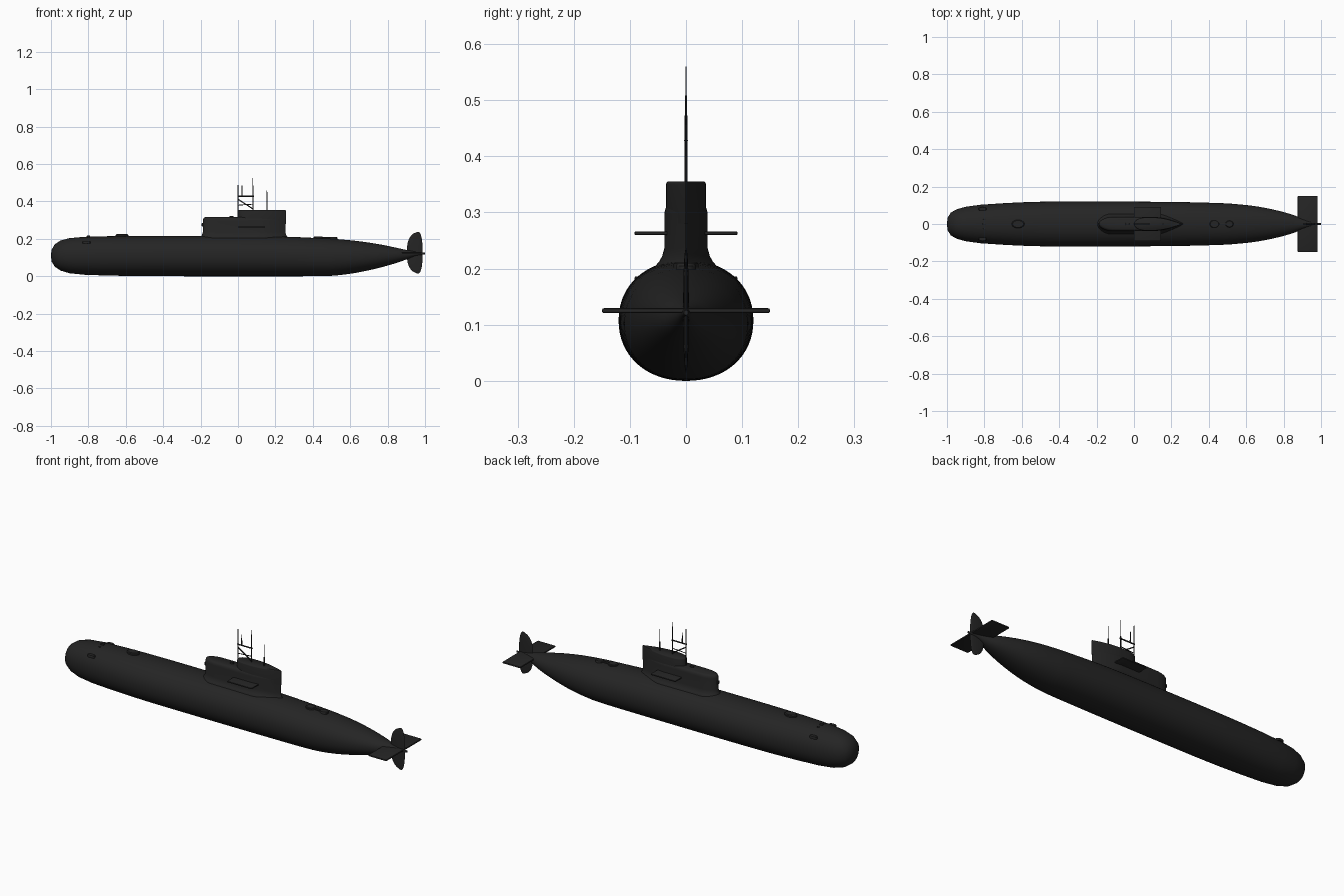
import bpy, bmesh, math
from mathutils import Vector

if "Cube" in bpy.data.objects:
    bpy.data.objects.remove(bpy.data.objects["Cube"])

def mat(name, v):
    m = bpy.data.materials.new(name)
    m.diffuse_color = (v, v, v, 1)
    m.use_nodes = True
    m.node_tree.nodes["Principled BSDF"].inputs["Base Color"].default_value = m.diffuse_color
    return m

BLACK = mat("hull black", 0.018)

def make(name, bm, angle=35):
    bmesh.ops.recalc_face_normals(bm, faces=bm.faces)
    me = bpy.data.meshes.new(name)
    bm.to_mesh(me)
    bm.free()
    me.materials.append(BLACK)
    ob = bpy.data.objects.new(name, me)
    bpy.context.collection.objects.link(ob)
    bpy.ops.object.select_all(action='DESELECT')
    ob.select_set(True)
    bpy.context.view_layer.objects.active = ob
    bpy.ops.object.shade_smooth_by_angle(angle=math.radians(angle))
    return ob

def loft(name, rings, angle=35):
    """Skin a list of closed rings and cap both ends."""
    bm = bmesh.new()
    vs = [[bm.verts.new(p) for p in r] for r in rings]
    n = len(vs[0])
    for a, b in zip(vs, vs[1:]):
        for i in range(n):
            bm.faces.new((a[i], a[(i + 1) % n], b[(i + 1) % n], b[i]))
    bm.faces.new(vs[0])
    bm.faces.new(vs[-1])
    return make(name, bm, angle)

def catmull(a, b, c, d, t):
    return [0.5 * (2*q + (r-p)*t + (2*p-5*q+4*r-s)*t*t + (3*q-p-3*r+s)*t**3)
            for p, q, r, s in zip(a, b, c, d)]

# hull: x, bottom z, top z, half width
ST = [(-1, .105, .117, .006), (-.996, .078, .143, .035), (-.98, .052, .170, .060),
      (-.95, .031, .191, .078), (-.9, .016, .204, .092), (-.82, .008, .211, .103),
      (-.7, .004, .214, .111), (-.5, .001, .215, .119), (-.2, 0, .215, .120),
      (.2, 0, .213, .118), (.45, .001, .203, .112), (.55, .007, .197, .106),
      (.65, .022, .187, .095), (.75, .044, .172, .076), (.84, .069, .154, .052),
      (.9, .090, .141, .029), (.95, .109, .132, .012), (1.0, .117, .126, .004)]
rings = []
stations = []
for i in range(len(ST) - 1):
    p = [ST[max(i-1, 0)], ST[i], ST[i+1], ST[min(i+2, len(ST)-1)]]
    if i < 6:   # uneven bow stations: plain spans
        stations += [ST[i]]
    else:
        stations += [catmull(*p, t / 4) for t in range(4)]
stations.append(ST[-1])
for x, zb, zt, w in stations:
    zc, h, ring = (zb + zt) / 2, (zt - zb) / 2, []
    for k in range(64):
        a = 2 * math.pi * k / 64
        c, s = math.cos(a), math.sin(a)
        f = lambda v: math.copysign(abs(v) ** 0.94, v)
        ring.append((x, w * f(c), zc + h * f(s)))
    rings.append(ring)
loft("hull", rings, 50)

# teardrop plan used for the sail and its upper block
def plan(x0, x1, w, nose, tail, z, off=0):
    x0, x1, w = x0 - off, x1 + off, w + off
    side = []
    for k in range(13):
        a = math.pi / 2 * k / 12
        side.append((x0 + nose * (1 - math.cos(a)), w * math.sin(a)))
    for k in range(1, 11):
        t = k / 10
        side.append((x1 - tail * (1 - t), w * (1 - t ** 2) + .001))
    return [(x, y, z) for x, y in side] + [(x, -y, z) for x, y in reversed(side[1:])]

LOW = [(.17, .022), (.205, .016), (.213, .009), (.222, .004), (.236, 0),
       (.298, 0), (.307, -.002), (.313, -.006), (.316, -.013)]
loft("sail", [plan(-.188, .253, .038, .08, .17, z, o) for z, o in LOW], 50)
TOP = [(.28, 0), (.350, 0), (.353, -.001), (.355, -.003)]
loft("sail_upper_block", [plan(0, .256, .035, .06, .17, z, o) for z, o in TOP], 50)

def box(name, c, s, bevel=0.0):
    bm = bmesh.new()
    bmesh.ops.create_cube(bm, size=1)
    for v in bm.verts:
        v.co = Vector(c) + Vector([v.co[i] * s[i] for i in range(3)])
    if bevel:
        bmesh.ops.bevel(bm, geom=bm.edges[:], offset=bevel, segments=2,
                        affect='EDGES', profile=0.5)
    return make(name, bm)

def disc(name, c, rx, ry, h):
    levels = [(-h, 1), (h * .5, 1), (h, .85)]
    return loft(name, [[(c[0] + rx * f * math.cos(k * math.pi / 16),
                         c[1] + ry * f * math.sin(k * math.pi / 16), c[2] + dz)
                        for k in range(32)] for dz, f in levels])

# sail planes and stern planes
box("sail_planes", (.072, 0, .263), (.146, .184, .007), .003)
box("stern_planes", (.928, 0, .125), (.106, .30, .009), .004)

# rudder: leaf outline lofted along z with a thin lens section
rings = []
for k in range(25):
    t = -1 + 2 * k / 24
    e = math.sqrt(max(1 - abs(t) ** 2.6, .02))
    c0, c1 = .975 - .075 * e - .008 * (1 - e), .965 + .022 * e
    c0 += .02 * (1 - abs(t)) * 0.2
    z, ring = .126 + .111 * t, []
    for j in range(16):
        a = 2 * math.pi * j / 16
        ring.append(((c0 + c1) / 2 + (c1 - c0) / 2 * math.cos(a), .005 * e * math.sin(a), z))
    rings.append(ring)
loft("rudder", rings, 50)

# masts and bracing
def rod(name, a, b, r, r2=None):
    a, b = Vector(a), Vector(b)
    q = (b - a).to_track_quat('Z', 'Y')
    ring = lambda p, rr: [p + q @ Vector((rr * math.cos(k * math.pi / 4),
                          rr * math.sin(k * math.pi / 4), 0)) for k in range(8)]
    return loft(name, [ring(a, r), ring(b, r2 or r)])

rod("tall_mast", (.0, 0, .31), (.0, 0, .44), .0025)
rod("tall_antenna", (.0, 0, .43), (.0, 0, .56), .0016, .001)
rod("periscope", (.022, 0, .43), (.022, 0, .485), .003, .002)
rod("rear_mast", (.08, 0, .35), (.08, 0, .44), .0025)
rod("rear_antenna", (.08, 0, .43), (.08, 0, .525), .002, .0012)
rod("aft_mast", (.155, 0, .35), (.155, 0, .40), .003)
rod("aft_antenna", (.155, 0, .40), (.155, 0, .467), .002, .0012)
rod("mast_crossbar", (-.004, 0, .428), (.085, 0, .428), .0035)
rod("mast_brace_upper", (0, 0, .412), (.08, 0, .36), .003)
rod("mast_brace_mid", (0, 0, .38), (.08, 0, .385), .002)

# deck hatches and fittings
disc("fore_hatch", (-.62, 0, .217), .034, .022, .008)
disc("aft_hatch", (.43, 0, .206), .026, .022, .006)
disc("aft_buoy", (.51, 0, .201), .022, .018, .008)
box("aft_hatch_rail", (.47, 0, .205), (.06, .012, .008), .003)
box("bow_fitting", (-.80, 0, .212), (.018, .012, .012), .003)
box("sail_lamp", (-.035, 0, .318), (.02, .012, .01), .003)
box("sail_front_lamp", (-.189, 0, .275), (.01, .012, .02), .003)
for s, n in ((1, "left"), (-1, "right")):
    disc("bow_sensor_" + n, (-.81, s * .080, .180), .022, .012, .006)
    box("deck_cleat_" + n, (-.80, s * .025, .209), (.012, .008, .008), .002)
